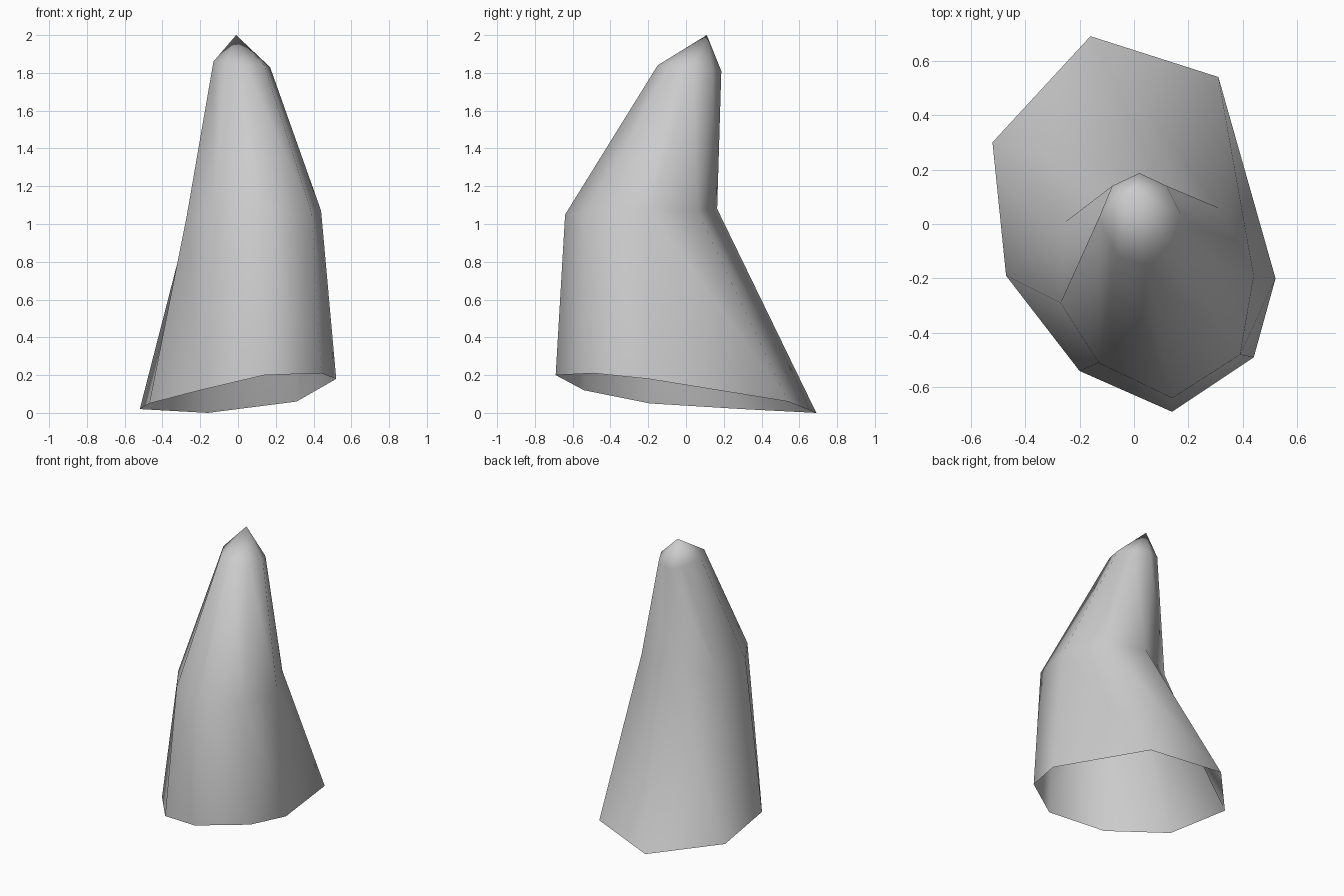
import bpy
import bmesh

default_cube = bpy.data.objects.get("Cube")
if default_cube:
    bpy.data.objects.remove(default_cube, do_unlink=True)


def make_material(name, color):
    material = bpy.data.materials.new(name)
    material.use_nodes = True
    material.diffuse_color = color
    shader = next(n for n in material.node_tree.nodes if n.type == "BSDF_PRINCIPLED")
    shader.inputs["Base Color"].default_value = color
    return material


def loft_to_tip(name, rings, tip, material):
    """Bridge matching rings with quads, close at the tip, leave the base open."""
    bm = bmesh.new()
    loops = [[bm.verts.new(point) for point in ring] for ring in rings]
    tip_vert = bm.verts.new(tip)
    sides = len(rings[0])
    for i in range(sides):
        j = (i + 1) % sides
        for lower, upper in zip(loops, loops[1:]):
            bm.faces.new((lower[i], lower[j], upper[j], upper[i]))
        bm.faces.new((loops[-1][i], loops[-1][j], tip_vert))
    # The rings run clockwise from above, so turn the faces outward
    bmesh.ops.reverse_faces(bm, faces=bm.faces[:])
    for face in bm.faces:
        face.smooth = True
    mesh = bpy.data.meshes.new(name)
    bm.to_mesh(mesh)
    bm.free()
    mesh.materials.append(material)
    obj = bpy.data.objects.new(name, mesh)
    bpy.context.collection.objects.link(obj)
    return obj


# Slanted open rim, clockwise from the back
base_ring = [
    (-.16, .69, 0), (.31, .54, .06), (.52, -.2, .18), (.44, -.49, .21),
    (.14, -.69, .2), (-.2, -.54, .12), (-.47, -.19, .05), (-.52, .3, .02),
]
# Bend, pushed toward the front
bend_ring = [
    (.04, .165, 1.08), (.31, .06, 1.07), (.44, -.19, 1.07), (.39, -.48, 1.06),
    (.14, -.64, 1.05), (-.13, -.51, 1.05), (-.27, -.29, 1.05), (-.25, .01, 1.07),
]
# Shoulder just below the point
shoulder_ring = [
    (.02, .187, 1.81), (.12, .14, 1.81), (.17, .04, 1.83), (.14, -.08, 1.84),
    (.04, -.15, 1.84), (-.06, -.12, 1.85), (-.13, .02, 1.86), (-.08, .14, 1.83),
]

grey = make_material("plain grey", (.6, .6, .6, 1))
loft_to_tip("bent_horn", [base_ring, bend_ring, shoulder_ring], (-.01, .11, 2), grey)
